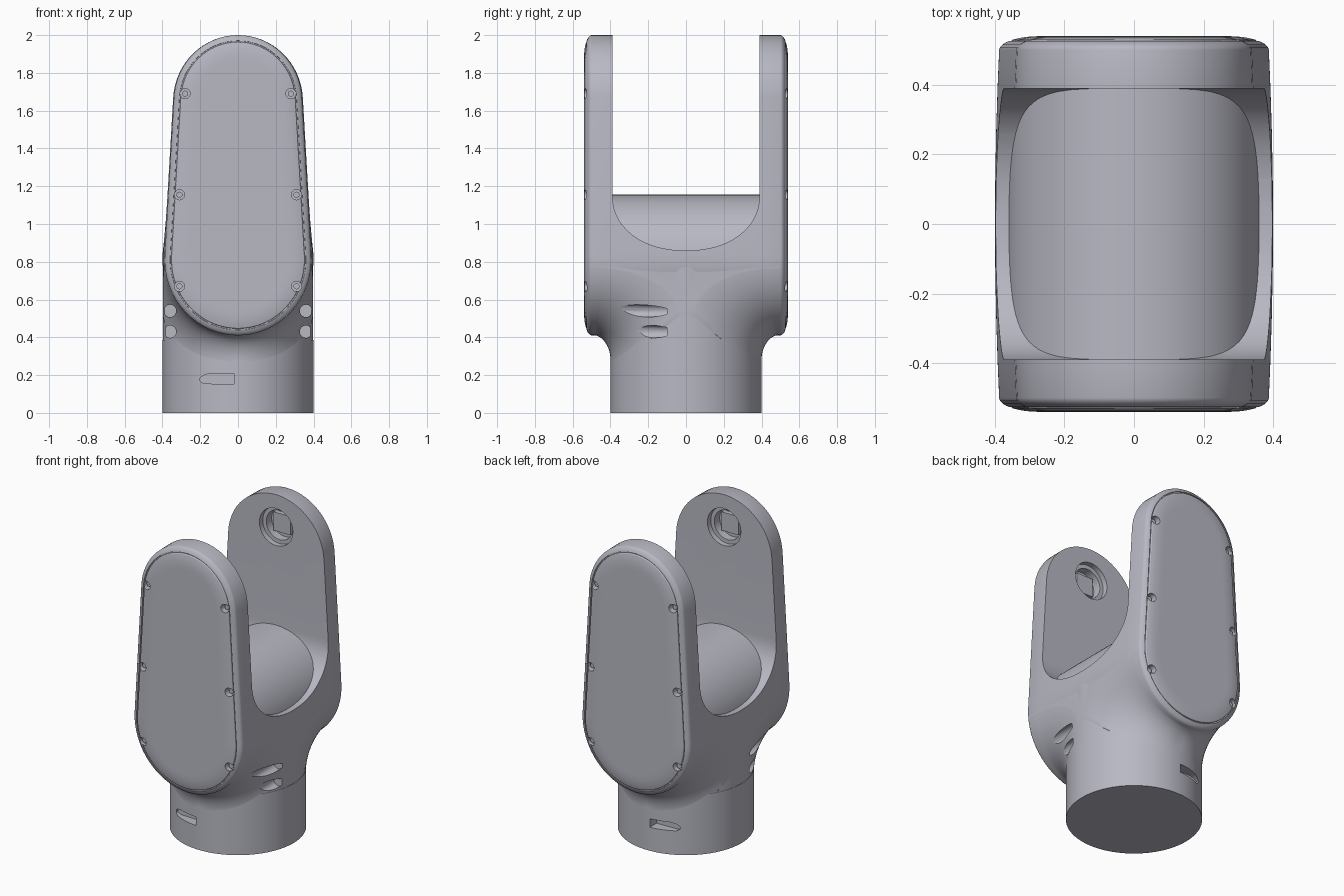
import bpy, bmesh
from math import sin, cos, pi, sqrt, asin, radians

if "Cube" in bpy.data.objects:
    bpy.data.objects.remove(bpy.data.objects["Cube"])

grey = bpy.data.materials.new("cool_grey")
grey.use_nodes = True
colour = (0.48, 0.48, 0.55, 1)
grey.diffuse_color = colour
grey.node_tree.nodes["Principled BSDF"].inputs["Base Color"].default_value = colour


def loft(name, rings):
    """Closed solid skinned through rings of equal point count."""
    bm = bmesh.new()
    loops = [[bm.verts.new(p) for p in ring] for ring in rings]
    n = len(loops[0])
    for a, b in zip(loops, loops[1:]):
        for i in range(n):
            j = (i + 1) % n
            bm.faces.new((a[i], a[j], b[j], b[i]))
    bm.faces.new(loops[0][::-1])
    bm.faces.new(loops[-1])
    bmesh.ops.recalc_face_normals(bm, faces=bm.faces)
    mesh = bpy.data.meshes.new(name)
    bm.to_mesh(mesh)
    bm.free()
    mesh.materials.append(grey)
    obj = bpy.data.objects.new(name, mesh)
    bpy.context.scene.collection.objects.link(obj)
    return obj


def rod_y(name, x, z, r, y0, y1, n=32):
    """Cylinder along y."""
    return loft(name, [[(x + r * cos(2 * pi * i / n), y, z + r * sin(2 * pi * i / n))
                        for i in range(n)] for y in (y0, y1)])


def rod_z(name, r, z0, z1, n=96):
    return loft(name, [[(r * cos(2 * pi * i / n), r * sin(2 * pi * i / n), z)
                        for i in range(n)] for z in (z0, z1)])


def activate(obj):
    for o in bpy.context.selected_objects:
        o.select_set(False)
    obj.select_set(True)
    bpy.context.view_layer.objects.active = obj


def cut(obj, cutters):
    activate(obj)
    for c in cutters:
        c.hide_render = True
        mod = obj.modifiers.new("cut", "BOOLEAN")
        mod.operation = "DIFFERENCE"
        mod.solver = "EXACT"
        mod.object = c
        bpy.ops.object.modifier_apply(modifier=mod.name)


def belly(y):
    """Slight narrowing of the body toward front and back."""
    return 1 - 0.03 * min(1, abs(y) / 0.5) ** 2


TOP_Z, TOP_R, LOW_Z, LOW_R = 1.65, 0.35, 0.81, 0.4


def outline(inset, y, n=32):
    """Tapered capsule outline seen from the front."""
    a = asin((LOW_R - TOP_R) / (TOP_Z - LOW_Z))
    pts = []
    for cz, r, t0, t1 in ((TOP_Z, TOP_R, a, pi - a), (LOW_Z, LOW_R, pi - a, 2 * pi + a)):
        for i in range(n + 1):
            t = t0 + (t1 - t0) * i / n
            pts.append(((r - inset) * cos(t) * belly(y), y, cz + (r - inset) * sin(t)))
    return pts


# Forked body: capsule with rounded covers and a fine groove around each cover
edge = []
for deg in (0, 12, 24, 34, 41, 48, 58, 68, 79, 90):
    t = radians(deg)
    inset, y = 0.12 * (1 - cos(t)), 0.5 + 0.04 * sin(t)
    edge.append((inset, y))
    if deg == 41:
        edge += [(inset + 0.001, y - 0.006), (inset + 0.007, y - 0.006), (inset + 0.008, y + 0.001)]
edge.append((0.14, 0.54))
layers = [(i, -y) for i, y in reversed(edge)]
layers += [(0, y) for y in (-0.39, -0.26, -0.13, 0, 0.13, 0.26, 0.39)] + edge
body = loft("fork_body", [outline(i, y) for i, y in layers])

# Opening between the arms, with a rounded bottom
u_shape = [(0.39, 2.3), (-0.39, 2.3)]
for i in range(41):
    t = pi * i / 40
    c, s = cos(t), sin(t)
    u_shape.append((-0.39 * (1 if c > 0 else -1) * abs(c) ** 0.92, 1.16 - 0.3 * s ** 0.92))
tools = [loft("opening_cutter", [[(x, y, z) for y, z in u_shape] for x in (-0.6, 0.6)])]

# Bearing recesses inside the arms and screw holes in the covers
screws = [(s * x, z) for s in (-1, 1) for x, z in ((0.28, 1.69), (0.31, 1.155), (0.31, 0.67))]
for side in (-1, 1):
    for r, depth in ((0.12, 0.425), (0.095, 0.48)):
        tools.append(rod_y("recess_cutter", 0, 1.79, r, side * 0.3, side * depth, 48))
    for x, z in screws:
        tools.append(rod_y("screw_cutter", x, z, 0.027, side * 0.495, side * 0.6, 20))
cut(body, tools)

# Convex floor between the arms
floor = rod_y("saddle_floor", 0, 0.788, 0.367, -0.395, 0.395, 96)

# Flare sweeping from the round neck out to the covers
sections = []
for k in range(49):
    x = -0.398 * cos(pi * k / 48)
    yc = sqrt(0.16 - x * x)
    zb = LOW_Z - sqrt(0.16 - x * x) + 0.004
    h = 0.13 + 0.3 * abs(x)
    half = [(yc + (0.5 - yc) * (1 - cos(t)), zb - h + h * sin(t))
            for t in [pi / 2 * i / 14 for i in range(15)]]
    ring = [(-y, z) for y, z in reversed(half)] + half + [(0.5, 0.825), (-0.5, 0.825)]
    sections.append([(x * belly(y), y, z) for y, z in ring])
flare = loft("neck_flare", sections)

# Round base and neck
base = rod_z("base", 0.4, 0, 0.385)
neck = rod_z("neck", 0.398, 0.38, 0.8)

# Blind bolt holes at the front corners
bolts = [rod_y("bolt_cutter", s * 0.36, z, 0.033, -0.7, -0.1, 24)
         for s in (-1, 1) for z in (0.54, 0.43)]
cut(flare, bolts)
cut(neck, bolts)

# Slots in the base, front and back
slot = [(-0.02, 0.152), (-0.02, 0.208), (-0.15, 0.208), (-0.18, 0.2),
        (-0.2, 0.185), (-0.2, 0.168), (-0.18, 0.155)]
slots = [loft("slot_cutter", [[(x, s * y, z) for x, z in slot] for y in (0.33, 0.6)])
         for s in (-1, 1)]
cut(base, slots)

for c in tools + bolts + slots:
    bpy.data.objects.remove(c)

# Screw heads and connector blocks
parts = [body, floor, flare, base, neck]
for side, label in ((-1, "front"), (1, "back")):
    for x, z in screws:
        parts.append(rod_y(label + "_screw", x, z, 0.016, side * 0.49, side * 0.512, 16))
    parts.append(loft(label + "_connector", [
        [(x, side * y, z) for x, z in ((-0.06, 1.73), (0.06, 1.73), (0.06, 1.85), (-0.06, 1.85))]
        for y in (0.45, 0.485)]))

for p in parts:
    activate(p)
    bpy.ops.object.shade_smooth_by_angle(angle=radians(30))
